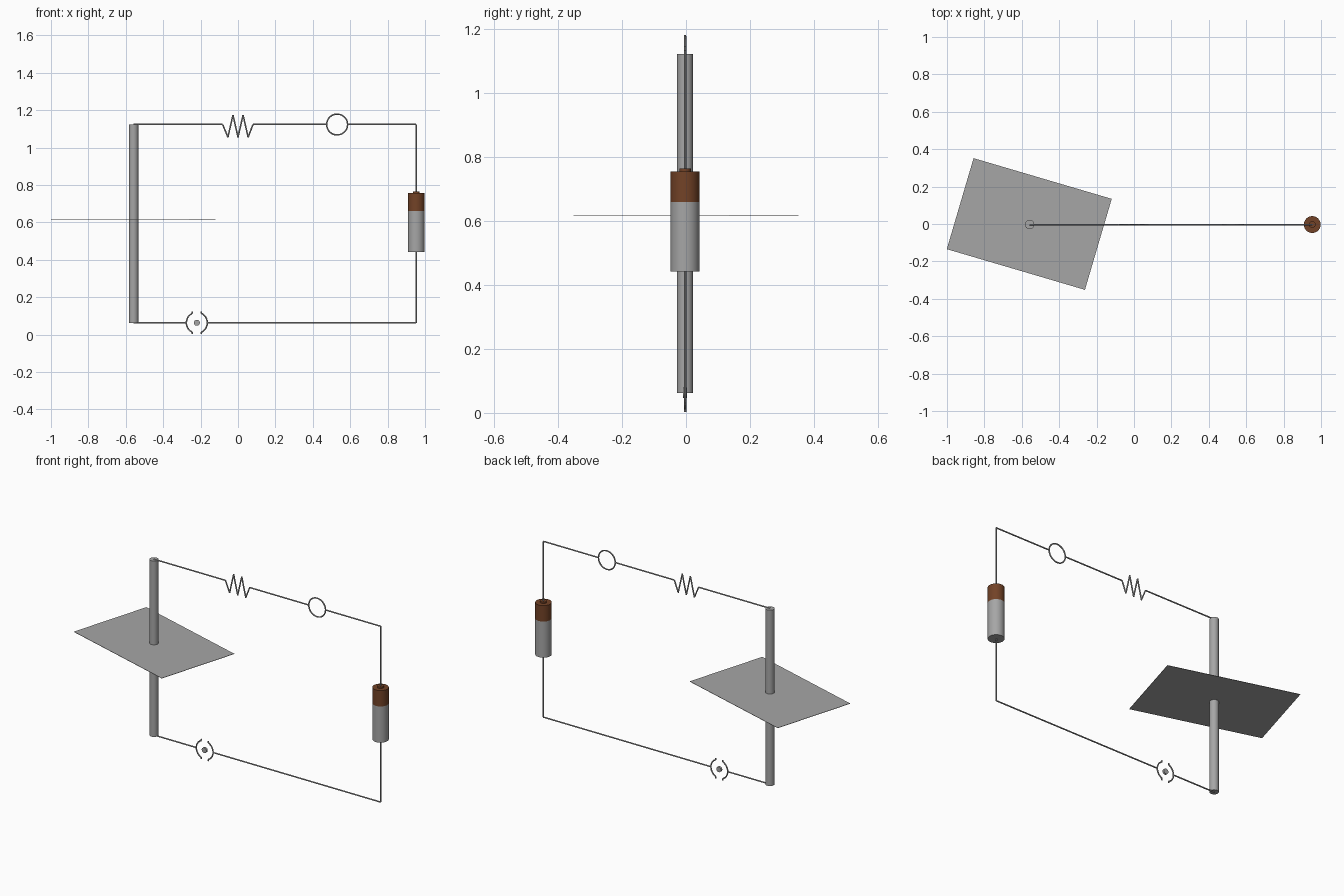
import bpy, bmesh
from math import sin, cos, pi, radians
from mathutils import Vector, Matrix

cube = bpy.data.objects.get("Cube")
if cube:
    bpy.data.objects.remove(cube, do_unlink=True)


def material(name, rgb):
    m = bpy.data.materials.new(name)
    m.use_nodes = True
    m.diffuse_color = (*rgb, 1)
    m.node_tree.nodes["Principled BSDF"].inputs["Base Color"].default_value = (*rgb, 1)
    return m


GREY = material("mid grey", (0.38, 0.38, 0.38))
BROWN = material("copper brown", (0.17, 0.055, 0.02))

Y = -0.003                  # plane of the circuit
LOW, HIGH = 0.063, 1.123    # bottom and top wire heights
LEFT, RIGHT = -0.558, 0.953
WIRE = 0.004


def finish(bm, name, mat):
    mesh = bpy.data.meshes.new(name)
    bm.to_mesh(mesh)
    bm.free()
    obj = bpy.data.objects.new(name, mesh)
    mesh.materials.append(mat)
    bpy.context.collection.objects.link(obj)
    bpy.ops.object.select_all(action='DESELECT')
    obj.select_set(True)
    bpy.context.view_layer.objects.active = obj
    bpy.ops.object.shade_smooth_by_angle(angle=radians(40))
    return obj


def add_tube(bm, a, b, radius, sides):
    d = b - a
    turn = d.to_track_quat('Z', 'Y').to_matrix().to_4x4()
    bmesh.ops.create_cone(bm, cap_ends=True, segments=sides, radius1=radius, radius2=radius,
                          depth=d.length, matrix=Matrix.Translation((a + b) / 2) @ turn)


def wire(name, points, radius=WIRE, sides=8, mat=GREY):
    """Straight tubes through a list of (x, z) points in the circuit plane."""
    bm = bmesh.new()
    pts = [Vector((x, Y, z)) for x, z in points]
    for a, b in zip(pts, pts[1:]):
        add_tube(bm, a, b, radius, sides)
    return finish(bm, name, mat)


def arc(cx, cz, r, start, end, steps):
    angles = [radians(start + (end - start) * i / steps) for i in range(steps + 1)]
    return [(cx + r * cos(t), cz + r * sin(t)) for t in angles]


# Upright conductor and the tilted flat sheet around it
wire("conductor_rod", [(LEFT, LOW), (LEFT, HIGH)], 0.025, 32)
bm = bmesh.new()
place = Matrix.Translation((-0.56, 0, 0.617)) @ Matrix.Rotation(radians(-16.4), 4, 'Z')
bmesh.ops.create_cube(bm, size=1, matrix=place @ Matrix.Diagonal((0.77, 0.507, 0.002, 1)))
finish(bm, "flat_sheet", GREY)

# Battery: grey body, brown cap and terminal
wire("battery_body", [(RIGHT, 0.442), (RIGHT, 0.66)], 0.045, 32)
wire("battery_cap", [(RIGHT, 0.66), (RIGHT, 0.756)], 0.045, 32, BROWN)
wire("battery_terminal", [(RIGHT, 0.756), (RIGHT, 0.765)], 0.018, 24, BROWN)

# Resistor zigzag
zig = [(-0.082, HIGH)]
for i in range(5):
    zig.append((-0.054 + 0.027 * i, 1.174 if i % 2 else 1.055))
zig.append((0.08, HIGH))
wire("resistor_zigzag", zig)

# Meter ring
METER, RING = 0.53, 0.056
wire("meter_ring", arc(METER, HIGH, RING, 0, 360, 32))

# Plug key: two open arcs with short end ticks around a contact
KEY = -0.22
for side, first in (("left", -65), ("right", 115)):
    pts = arc(KEY, LOW, RING, first, first + 130, 14)
    for i, sign in ((0, 1), (-1, 1)):
        x, z = pts[i]
        tick = (x, LOW + (0.06 if z > LOW else -0.06))
        pts.insert(0 if i == 0 else len(pts), tick)
    wire("key_arc_" + side, pts)
bm = bmesh.new()
add_tube(bm, Vector((KEY, Y - 0.006, LOW)), Vector((KEY, Y + 0.006, LOW)), 0.016, 20)
finish(bm, "key_contact", GREY)

# Connecting wires
wire("wire_rod_to_resistor", [(LEFT, HIGH), zig[0]])
wire("wire_resistor_to_meter", [zig[-1], (METER - RING, HIGH)])
wire("wire_meter_to_battery", [(METER + RING, HIGH), (RIGHT, HIGH), (RIGHT, 0.76)])
wire("wire_battery_to_key", [(RIGHT, 0.445), (RIGHT, LOW), (KEY + RING, LOW)])
wire("wire_key_to_rod", [(KEY - RING, LOW), (LEFT, LOW)])
